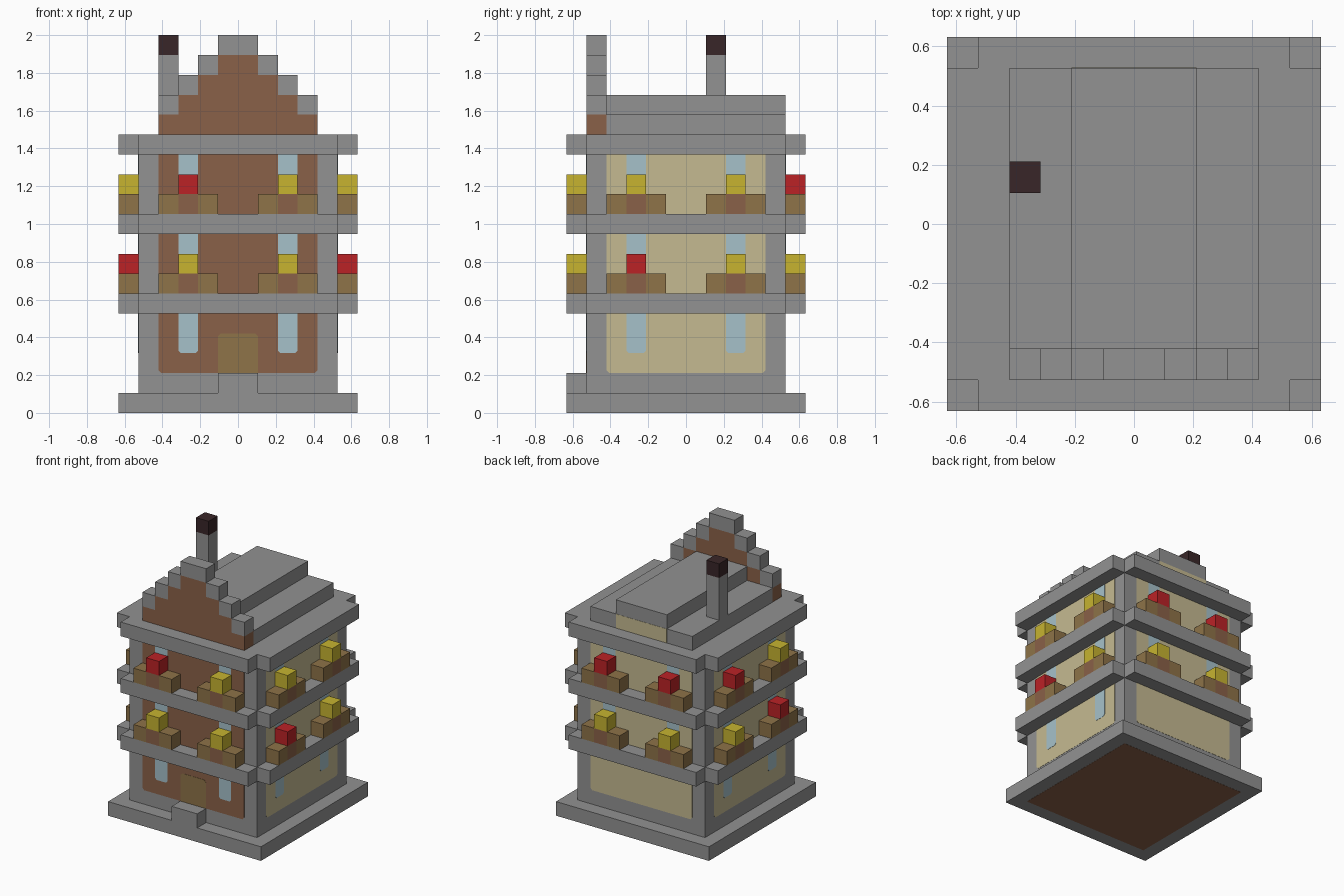
import bpy
import bmesh
import math
from mathutils import Matrix, Vector

U = 2 / 19  # one block

cube = bpy.data.objects.get("Cube")
if cube:
    bpy.data.objects.remove(cube, do_unlink=True)


def material(name, rgb):
    lin = [(c / 255 / 12.92) if c < 11 else ((c / 255 + 0.055) / 1.055) ** 2.4 for c in rgb]
    mat = bpy.data.materials.new(name)
    mat.use_nodes = True
    mat.diffuse_color = (*lin, 1)
    mat.node_tree.nodes["Principled BSDF"].inputs["Base Color"].default_value = (*lin, 1)
    return mat


STONE = material("stone grey", (146, 146, 146))
BRICK = material("brick brown", (138, 97, 72))
CREAM = material("cream plaster", (197, 186, 145))
GLASS = material("window blue", (166, 193, 202))
WOOD = material("wood brown", (142, 115, 72))
YELLOW = material("yellow flower", (199, 180, 48))
RED = material("red flower", (187, 34, 38))
SOOT = material("soot black", (57, 38, 40))


def finish(name, bm, mats, turn=0):
    """Scale block units to size, turn about z and link."""
    bm.transform(Matrix.Rotation(turn, 4, "Z") @ Matrix.Scale(U, 4))
    bmesh.ops.recalc_face_normals(bm, faces=bm.faces)
    mesh = bpy.data.meshes.new(name)
    bm.to_mesh(mesh)
    bm.free()
    for m in mats:
        mesh.materials.append(m)
    obj = bpy.data.objects.new(name, mesh)
    bpy.context.collection.objects.link(obj)
    return obj


def box(name, lo, hi, mat, turn=0):
    bm = bmesh.new()
    lo, hi = Vector(lo), Vector(hi)
    bmesh.ops.create_cube(bm, size=1, matrix=Matrix.Translation((lo + hi) / 2)
                          @ Matrix.Diagonal((*(hi - lo), 1)))
    return finish(name, bm, [mat], turn)


def prism(name, outline, axis, start, depth, mat, cap=None, turn=0):
    """Extrude a 2D outline; axis 'y' reads it as x,z and 'z' as x,y."""
    bm = bmesh.new()
    place = (lambda a, b: (a, start, b)) if axis == "y" else (lambda a, b: (a, b, start))
    face = bm.faces.new([bm.verts.new(place(a, b)) for a, b in outline])
    out = bmesh.ops.extrude_face_region(bm, geom=[face])
    verts = [v for v in out["geom"] if isinstance(v, bmesh.types.BMVert)]
    bmesh.ops.translate(bm, verts=verts, vec=(0, depth, 0) if axis == "y" else (0, 0, depth))
    if cap:
        for f in bm.faces:
            f.material_index = int(cap(f))
    return finish(name, bm, [mat, BRICK], turn)


def plate(name, x0, x1, z0, z1, mat, level, turn, low=0.0, high=0.0):
    """Thin painted panel on the -y wall, with trimmed lower and upper corners."""
    pts = [(x0 + low, z0), (x1 - low, z0), (x1, z0 + low), (x1, z1 - high),
           (x1 - high, z1), (x0 + high, z1), (x0, z1 - high), (x0, z0 + low)]
    pts = [p for i, p in enumerate(pts) if p != pts[i - 1]]
    t = 0.015 * level
    return prism(name, pts, "y", -5 - t, t, mat, turn=turn)


# Base, doorstep and main body
box("base", (-6, -6, 0), (6, 6, 1), STONE)
box("base_underside", (-5, -5, 0), (5, 5, 0.02), BRICK).location.z = -0.001
box("doorstep", (-1, -6, 1), (1, -5, 2), STONE)
box("body", (-5, -5, 1), (5, 5, 13), STONE)

# Ledges with notched corners
LEDGE = [(-5, -6), (5, -6), (5, -5), (6, -5), (6, 5), (5, 5),
         (5, 6), (-5, 6), (-5, 5), (-6, 5), (-6, -5), (-5, -5)]
for label, z in (("lower", 5), ("middle", 9), ("top", 13)):
    prism(label + "_ledge", LEDGE, "z", z, 1, STONE)

# Walls, windows, planters: flowers listed per floor, left to right facing the wall
SIDES = {
    "front": (0, BRICK, [(YELLOW, YELLOW), (RED, YELLOW)]),
    "left": (1, CREAM, [(RED, YELLOW), (YELLOW, YELLOW)]),
    "back": (2, CREAM, [(YELLOW, YELLOW), (RED, RED)]),
    "right": (3, CREAM, [(YELLOW, RED), (RED, YELLOW)]),
}
for side, (quarter, wall, flowers) in SIDES.items():
    turn = quarter * math.pi / 2
    plate(side + "_ground_wall", -4, 4, 2, 5, wall, 1, turn, low=0.15)
    if side != "back":
        for x in (-3, 2):
            plate(side + "_ground_window", x + 0.02, x + 0.98, 3, 5, GLASS, 2, turn, low=0.12)
    for floor, pair in enumerate(flowers):
        z = 6 + 4 * floor
        plate(side + "_upper_wall", -4, 4, z, z + 3, wall, 1, turn)
        for x, bloom in zip((-3, 2), pair):
            plate(side + "_upper_window", x + 0.02, x + 0.98, z + 1, z + 3, GLASS, 2, turn)
            for dx in (-1, 1):
                box(side + "_planter", (x + dx, -6, z), (x + dx + 1, -5, z + 1), WOOD, turn)
            box(side + "_flower_pot", (x, -6, z), (x + 1, -5, z + 1), BRICK, turn)
            box(side + "_flower", (x, -6, z + 1), (x + 1, -5, z + 2), bloom, turn)
plate("front_door", -1, 1, 2, 4, WOOD, 2, 0, high=0.15)

# Stepped roof
box("roof_lower", (-4, -4, 14), (4, 5, 15), STONE)
box("roof_upper", (-2, -4, 15), (2, 5, 16), STONE)
plate("roof_back_panel", -2, 2, 14, 15, CREAM, 1, math.pi)

# Stepped front gable: brick columns with stone caps
for step in range(4):
    top = 19 - step
    for x in (step, -step - 1):
        box("gable_brick", (x, -5, 14), (x + 1, -4, top - 1), BRICK)
        box("gable_cap", (x, -5, top - 1), (x + 1, -4, top), STONE)

# Chimney
box("chimney", (-4, 1, 14), (-3, 2, 18), STONE)
box("chimney_top", (-4, 1, 18), (-3, 2, 19), SOOT)
